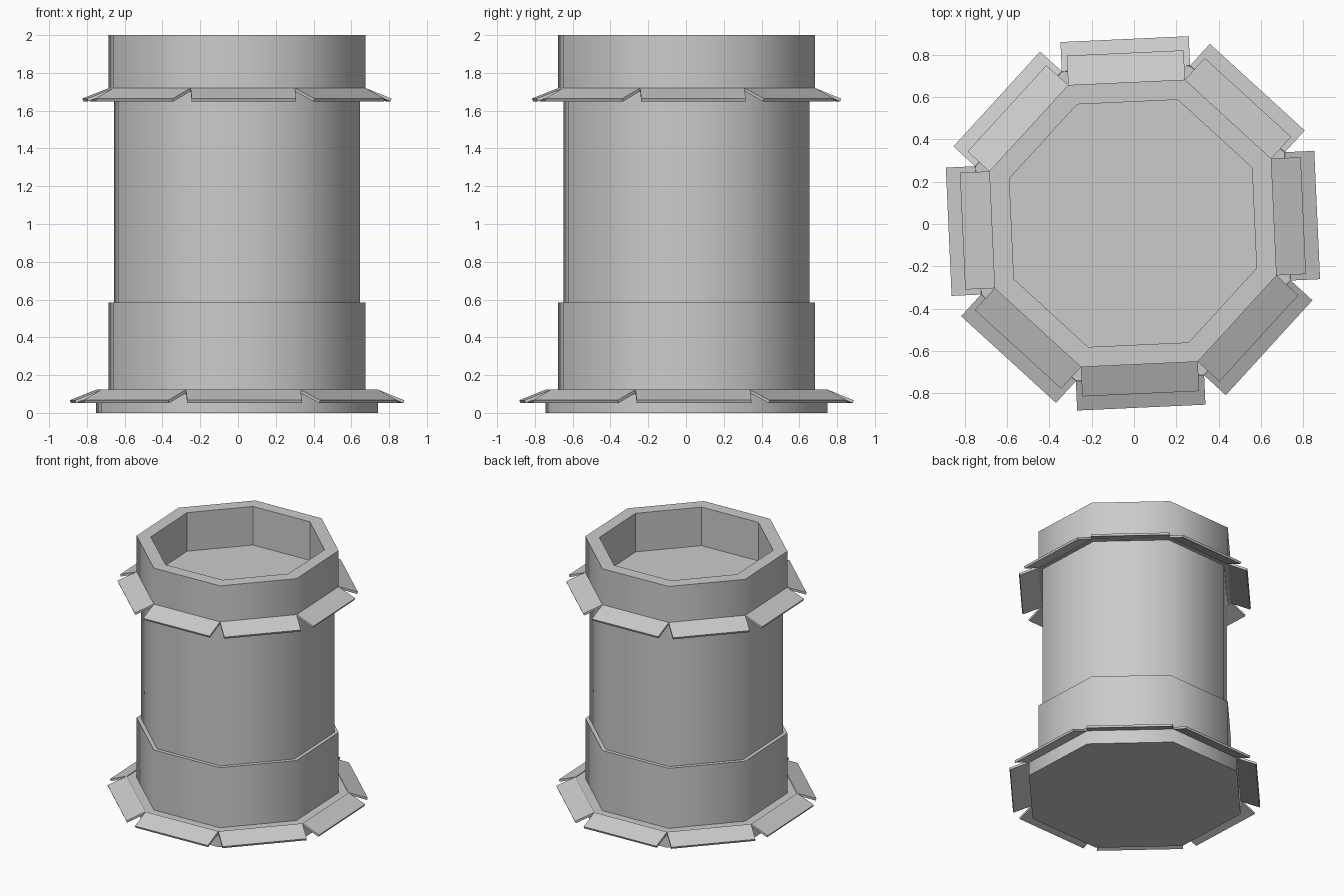
import bpy
from math import cos, sin, pi, radians

if "Cube" in bpy.data.objects:
    bpy.data.objects.remove(bpy.data.objects["Cube"])

SIDES = 8
TURN = radians(2.6)            # whole column is slightly twisted about z
CX, CY = -0.005, 0.003
APO = cos(pi / SIDES)          # corner radius -> flat-side distance


def make(name, verts, faces, smooth=False):
    mesh = bpy.data.meshes.new(name)
    mesh.from_pydata(verts, [], faces)
    mesh.update()
    ob = bpy.data.objects.new(name, mesh)
    bpy.context.collection.objects.link(ob)
    if smooth:
        bpy.ops.object.select_all(action='DESELECT')
        ob.select_set(True)
        bpy.context.view_layer.objects.active = ob
        bpy.ops.object.shade_smooth_by_angle(angle=radians(50))
    return ob


def lathe(name, profile, cap_start=False, cap_end=False, smooth=True):
    """Eight-sided revolve of (corner radius, z) points."""
    verts, faces = [], []
    for r, z in profile:
        for k in range(SIDES):
            a = TURN + (k + 0.5) * 2 * pi / SIDES
            verts.append((CX + r * cos(a), CY + r * sin(a), z))
    for i in range(len(profile) - 1):
        for k in range(SIDES):
            n = (k + 1) % SIDES
            faces.append((i * SIDES + k, i * SIDES + n,
                          (i + 1) * SIDES + n, (i + 1) * SIDES + k))
    if cap_start:
        faces.append(tuple(reversed(range(SIDES))))
    if cap_end:
        faces.append(tuple(range(len(verts) - SIDES, len(verts))))
    return make(name, verts, faces, smooth)


def skirt(name, radius, z_top):
    """Ring of thin sloping slabs, one against each flat side."""
    a0 = radius * APO
    half = radius * sin(pi / SIDES)
    profile = [(a0, z_top), (a0 - 0.006, z_top - 0.015),
               (a0 + 0.133, z_top - 0.071), (a0 + 0.139, z_top - 0.056)]
    for k in range(SIDES):
        a = TURN + k * 2 * pi / SIDES
        verts = []
        for t in (-half, half):
            for d, z in profile:
                verts.append((CX + d * cos(a) - t * sin(a),
                              CY + d * sin(a) + t * cos(a), z))
        faces = [(3, 2, 1, 0), (4, 5, 6, 7)]
        faces += [(i, (i + 1) % 4, (i + 1) % 4 + 4, i + 4) for i in range(4)]
        # outward-facing winding
        faces = [tuple(reversed(f)) for f in faces[:2]] + \
                [tuple(reversed(f)) for f in faces[2:]]
        ob = make(f"{name}_{k + 1}", verts, faces)
        import bmesh
        bm = bmesh.new()
        bm.from_mesh(ob.data)
        bmesh.ops.recalc_face_normals(bm, faces=bm.faces)
        bm.to_mesh(ob.data)
        bm.free()


# Column, stacked from the ground up
lathe("base", [(0.794, 0), (0.794, 0.118), (0.723, 0.118)], cap_start=True)
lathe("lower_collar", [(0.723, 0.118), (0.723, 0.585), (0.693, 0.585)])
lathe("shaft", [(0.693, 0.585), (0.693, 1.70)])
lathe("rim", [(0.693, 1.70), (0.723, 1.70), (0.723, 2.0), (0.622, 2.0)])

# Flat-shaded recess in the top
lathe("inner_well", [(0.622, 2.0), (0.622, 1.70)], cap_end=True, smooth=False)

# Sloping slabs round the base and the rim
skirt("lower_slab", 0.794, 0.123)
skirt("upper_slab", 0.723, 1.72)
